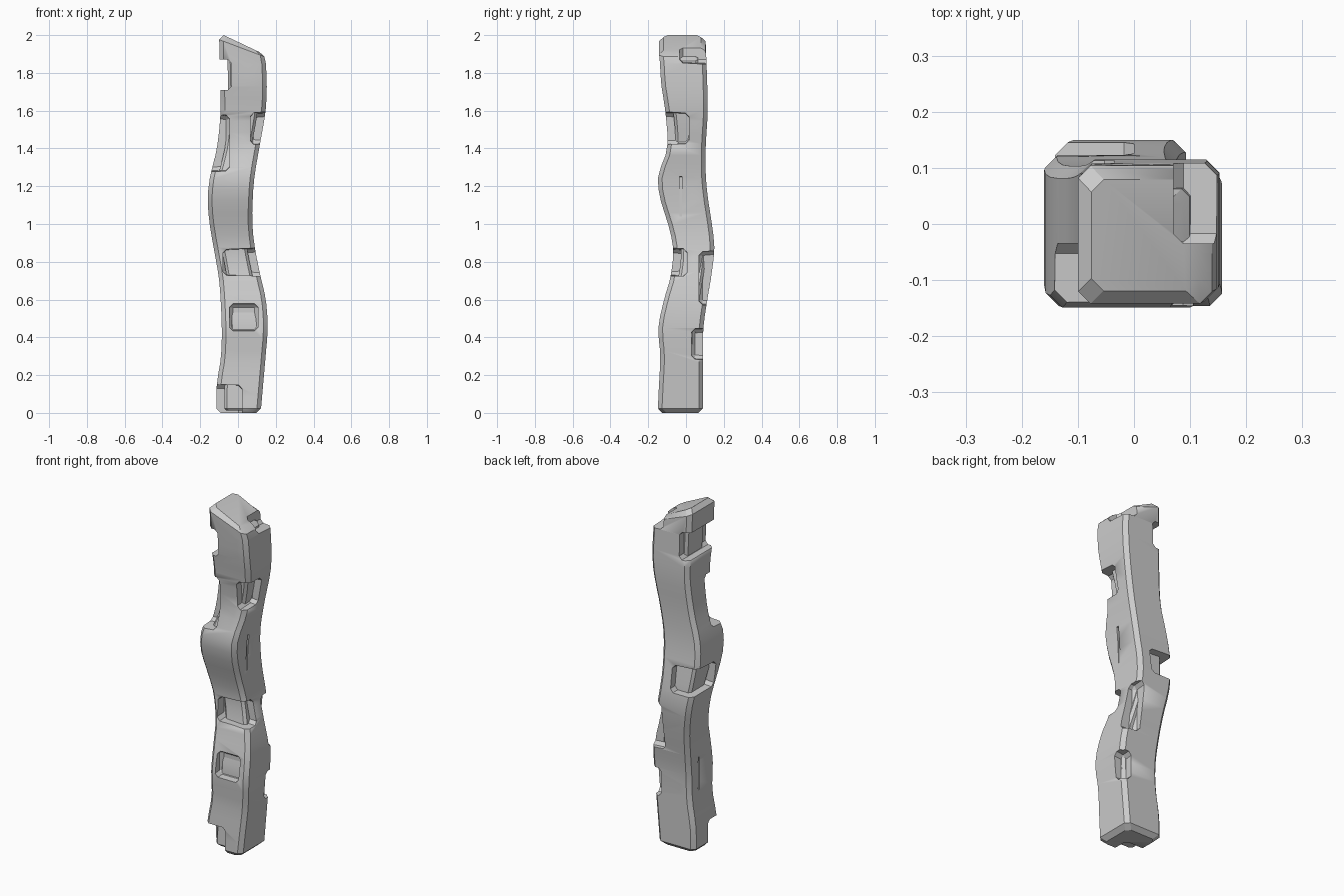
import bpy, bmesh

if "Cube" in bpy.data.objects:
    bpy.data.objects.remove(bpy.data.objects["Cube"])

# Silhouette keys: z, left x, right x, front y, back y
KEYS = [
    (0.00, -.115, .120, -.150, .090), (0.15, -.112, .133, -.143, .090),
    (0.30, -.090, .146, -.136, .090), (0.45, -.086, .157, -.146, .092),
    (0.60, -.092, .147, -.116, .113), (0.72, -.102, .120, -.082, .133),
    (0.87, -.128, .090, -.068, .150), (1.00, -.150, .076, -.095, .137),
    (1.13, -.160, .078, -.135, .117), (1.25, -.148, .087, -.148, .105),
    (1.40, -.112, .112, -.100, .104), (1.60, -.092, .146, -.110, .115),
    (1.75, -.095, .152, -.132, .112), (2.00, -.100, .138, -.143, .103),
]


def sides(z):
    """Smooth interpolation of the silhouette at height z."""
    n = len(KEYS)
    i = 0
    while i < n - 2 and KEYS[i + 1][0] <= z:
        i += 1
    a, b = KEYS[i], KEYS[i + 1]
    p, q = KEYS[max(i - 1, 0)], KEYS[min(i + 2, n - 1)]
    h = b[0] - a[0]
    t = (z - a[0]) / h
    out = []
    for k in range(1, 5):
        ma = (b[k] - p[k]) / (b[0] - p[0]) * h
        mb = (q[k] - a[k]) / (q[0] - a[0]) * h
        out.append((2*t**3 - 3*t*t + 1) * a[k] + (t**3 - 2*t*t + t) * ma
                   + (3*t*t - 2*t**3) * b[k] + (t**3 - t*t) * mb)
    return out


def loft(name, inset, chamfer, bottom, top, end):
    """Wavy chamfered square post; the top slopes down to the right."""
    bm = bmesh.new()
    steps = 30
    zs = [(bottom, end), (bottom + end, 0)]
    zs += [(bottom + end + (top - .15 - bottom - end) * i / steps, 0) for i in range(1, steps + 1)]
    zs += [(top - end, 0), (top, end)]
    rings = []
    for j, (z, extra) in enumerate(zs):
        l, r, f, b = sides(z)
        d = inset + extra
        l, r, f, b = l + d, r - d, f + d, b - d
        c = chamfer
        pts = [(l + c, f), (r - c, f), (r, f + c), (r, b - c),
               (r - c, b), (l + c, b), (l, b - c), (l, f + c)]
        tilt = .09 if j >= len(zs) - 2 else 0
        rings.append([bm.verts.new((x, y, z - tilt * (x - l) / (r - l))) for x, y in pts])
    for a, b in zip(rings, rings[1:]):
        for k in range(8):
            m = (k + 1) % 8
            bm.faces.new((a[k], a[m], b[m], b[k]))
    bm.faces.new(rings[0][::-1])
    bm.faces.new(rings[-1])
    mesh = bpy.data.meshes.new(name)
    bm.to_mesh(mesh)
    bm.free()
    ob = bpy.data.objects.new(name, mesh)
    bpy.context.collection.objects.link(ob)
    return ob


post = loft("post", 0, .022, 0, 2.0, .024)
core = loft("inner_core", .042, .014, .012, 1.965, .012)

# Notches: x range, y range, z range
F = .3
NOTCHES = [
    (-F, -.035, -F, F, 1.71, 1.87),        # upper left, full face
    (-F, -.045, -F, -.035, 1.27, 1.59),    # long front-left groove
    (.065, F, -F, .015, 1.41, 1.60),       # front-right
    (-.08, F, -F, .005, .715, .88),        # front, wraps right
    (-.045, .105, -F, -.09, .42, .595),    # front pocket
    (-F, .02, -F, -.04, -.1, .16),         # foot corner
    (.095, F, .03, F, .27, .46),           # back-right lower
    (.055, F, .07, F, .56, .87),           # back-right long groove
    (-F, .0, -.05, F, .93, 1.10),          # back-left deep notch
    (.07, F, -.035, F, 1.84, 2.2),         # top corner
    (.073, F, -.035, -.022, 1.02, 1.27),   # crack on right
    (-F, -.083, .0, .012, .32, .55),       # crack on left
]

# Cutters: boxes flaring outwards, with chamfered corners
for i, (x0, x1, y0, y1, z0, z1) in enumerate(NOTCHES):
    bm = bmesh.new()
    bmesh.ops.create_cube(bm, size=1)
    thin = min(x1 - x0, y1 - y0) < .03
    for v in bm.verts:
        x = x1 if v.co.x > 0 else x0
        y = y1 if v.co.y > 0 else y0
        z = z1 if v.co.z > 0 else z0
        if max(abs(x), abs(y)) < F:
            z += -.02 if v.co.z > 0 else .02
        v.co = (x, y, z)
    if not thin:
        bmesh.ops.bevel(bm, geom=bm.edges[:], offset=.018, segments=1, affect='EDGES')
    bmesh.ops.recalc_face_normals(bm, faces=bm.faces)
    mesh = bpy.data.meshes.new(f"notch_cutter_{i}")
    bm.to_mesh(mesh)
    bm.free()
    cutter = bpy.data.objects.new(mesh.name, mesh)
    bpy.context.collection.objects.link(cutter)
    cutter.hide_render = True
    cutter.display_type = 'WIRE'
    cutter.hide_set(True)
    mod = post.modifiers.new(mesh.name, 'BOOLEAN')
    mod.operation = 'DIFFERENCE'
    mod.solver = 'EXACT'
    mod.object = cutter

# Small chamfer on the carved rims
bev = post.modifiers.new("rim_chamfer", 'BEVEL')
bev.width = .008
bev.segments = 1
bev.limit_method = 'ANGLE'
bev.angle_limit = 1.0

for ob in (post, core):
    bpy.ops.object.select_all(action='DESELECT')
    ob.select_set(True)
    bpy.context.view_layer.objects.active = ob
    bpy.ops.object.shade_smooth_by_angle(angle=.4)
